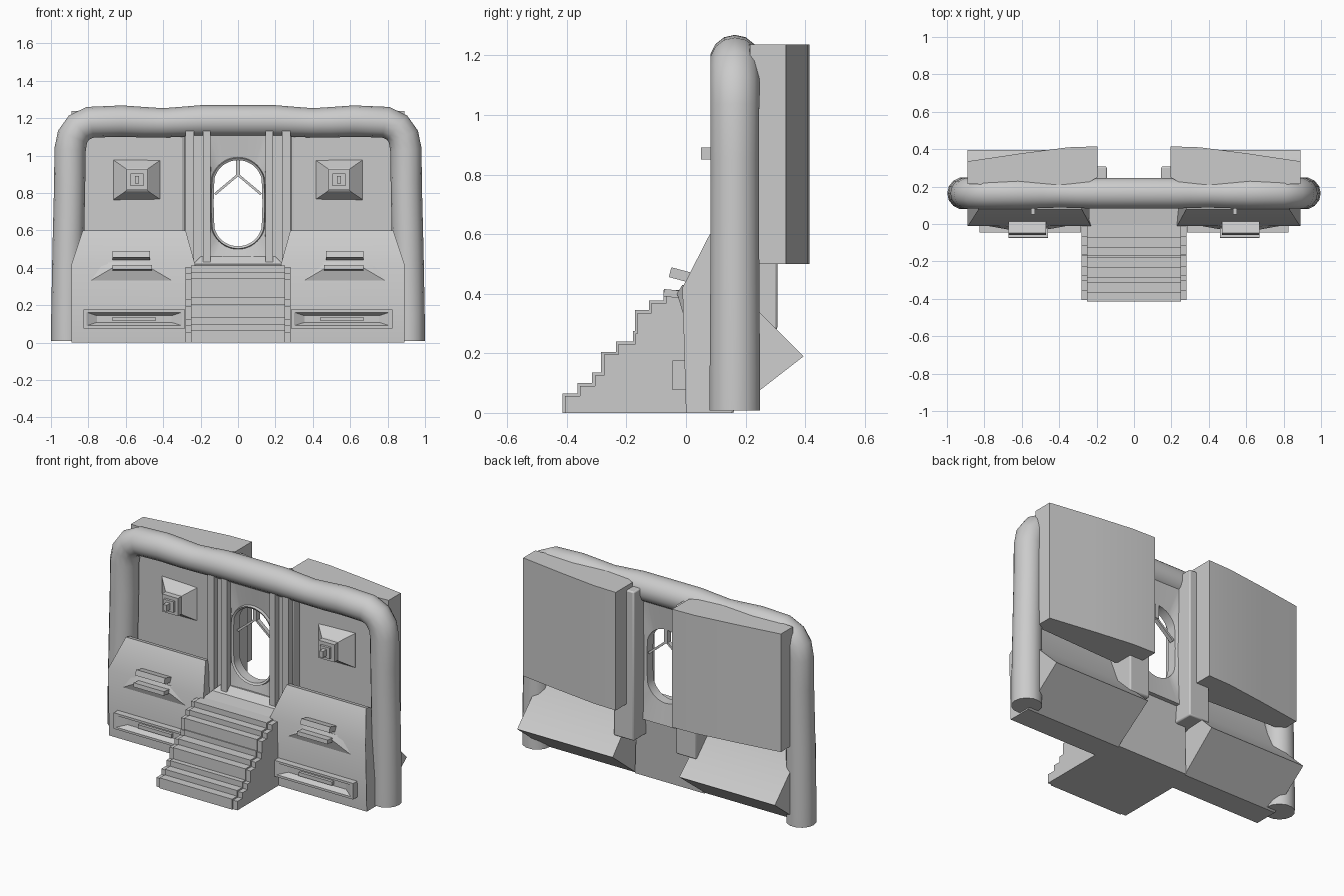
import bpy, bmesh
from math import sin, cos, pi, radians
from mathutils import Matrix, Vector

if "Cube" in bpy.data.objects:
    bpy.data.objects.remove(bpy.data.objects["Cube"])


def finish(name, bm, mirror=False, bevel=0.0, smooth=True):
    bmesh.ops.recalc_face_normals(bm, faces=bm.faces)
    me = bpy.data.meshes.new(name)
    bm.to_mesh(me)
    bm.free()
    ob = bpy.data.objects.new(name, me)
    bpy.context.collection.objects.link(ob)
    if bevel:
        b = ob.modifiers.new("bevel", 'BEVEL')
        b.width, b.segments = bevel, 2
    if mirror:
        ob.modifiers.new("mirror", 'MIRROR').use_mirror_merge = False
    if smooth:
        bpy.ops.object.select_all(action='DESELECT')
        ob.select_set(True)
        bpy.context.view_layer.objects.active = ob
        bpy.ops.object.shade_smooth_by_angle(angle=radians(30))
    return ob


def prism(name, pts, **kw):
    """Loft a side profile of (y, z, x0, x1) points across x."""
    bm = bmesh.new()
    a = [bm.verts.new((p[2], p[0], p[1])) for p in pts]
    b = [bm.verts.new((p[3], p[0], p[1])) for p in pts]
    bm.faces.new(a)
    bm.faces.new(b[::-1])
    for i in range(len(pts)):
        j = (i + 1) % len(pts)
        bm.faces.new((a[i], b[i], b[j], a[j]))
    return finish(name, bm, **kw)


def box(name, lo, hi, tilt=0.0, axis='X', **kw):
    lo, hi = Vector(lo), Vector(hi)
    bm = bmesh.new()
    m = Matrix.Translation((lo + hi) / 2) @ Matrix.Rotation(radians(tilt), 4, axis) @ Matrix.Diagonal((*(hi - lo), 1))
    bmesh.ops.create_cube(bm, size=1, matrix=m)
    return finish(name, bm, **kw)


def rect_loft(name, cx, cz, rings, **kw):
    """Stack of rectangles (half x, half z, y) joined from back to front."""
    bm = bmesh.new()
    loops = [[bm.verts.new((cx + sx * hx, y, cz + sz * hz)) for sx, sz in ((-1, -1), (1, -1), (1, 1), (-1, 1))]
             for hx, hz, y in rings]
    for a, b in zip(loops, loops[1:]):
        for i in range(4):
            bm.faces.new((a[i], a[(i + 1) % 4], b[(i + 1) % 4], b[i]))
    bm.faces.new(loops[0])
    bm.faces.new(loops[-1])
    return finish(name, bm, **kw)


# tube arch
half = [(.912, .008, 1.03), (.912, .15, 1.03), (.908, .5, 1.0), (.9, .85, .99), (.898, 1.03, 1), (.885, 1.1, 1),
        (.85, 1.15, 1), (.79, 1.178, 1), (.62, 1.184, 1), (.5, 1.178, .97), (.4, 1.175, .93), (.3, 1.18, .96),
        (.2, 1.185, 1)]
path = [(-x, z, r) for x, z, r in half] + half[::-1]
cu = bpy.data.curves.new("arch_tube", 'CURVE')
cu.dimensions = '3D'
cu.bevel_depth, cu.bevel_resolution, cu.use_fill_caps = .084, 5, True
sp = cu.splines.new('POLY')
sp.points.add(len(path) - 1)
for p, (x, z, r) in zip(sp.points, path):
    p.co, p.radius = (x, .164, z, 1), r
sp.use_smooth = True
bpy.context.collection.objects.link(bpy.data.objects.new("arch_tube", cu))

# lower consoles with wedge backs
prism("console", [(0, 0, .24, .89), (-.012, .42, .23, .89), (.08, .6, .28, .83), (.12, .59, .28, .83),
                  (.2, .385, .24, .89), (.395, .19, .23, .89), (.15, 0, .24, .89)], mirror=True)
rect_loft("drawer", .555, .126, [(.272, .05, .02), (.272, .05, -.045), (.255, .036, -.045),
                                 (.2, .018, -.012)], mirror=True, smooth=False)
box("drawer_pull", (.44, -.03, .115), (.67, 0, .138), mirror=True)
box("upper_handle", (.47, -.055, .443), (.67, .04, .477), tilt=-15, mirror=True)
box("lower_handle", (.46, -.075, .386), (.67, .02, .411), tilt=-6, mirror=True)
prism("handle_swell", [(0, .3, .3, .84), (-.03, .4, .47, .67), (-.012, .43, .47, .67), (.02, .42, .3, .84)],
      mirror=True)

# upper wall panels, slanted and slightly rounded at the back
bm = bmesh.new()
plan = [(.89, .215), (.89, .335), (.6, .378), (.35, .41), (.195, .415), (.195, .25), (.3, .19)]
lo = [bm.verts.new((x, y, .5)) for x, y in plan]
hi = [bm.verts.new((x, y, 1.237)) for x, y in plan]
bm.faces.new(lo)
bm.faces.new(hi)
for i in range(len(plan)):
    j = (i + 1) % len(plan)
    bm.faces.new((lo[i], lo[j], hi[j], hi[i]))
finish("wall_panel", bm, mirror=True)

# stepped wall knobs
rect_loft("wall_knob", .54, .87, [(.13, .11, .22), (.125, .105, .198), (.062, .062, .14), (.055, .055, .135),
                                  (.055, .055, .1), (.034, .034, .1), (.034, .034, .085),
                                  (.012, .02, .085), (.012, .02, .05)], mirror=True, smooth=False)

# door columns with front ribs
box("column", (.145, .135, .28), (.285, .307, 1.21), mirror=True, bevel=.008)
box("column_inner_rib", (.147, .1, .4), (.187, .15, 1.18), mirror=True)
box("column_outer_rib", (.235, .1, .4), (.28, .15, 1.18), mirror=True)

# door plate with a rimmed oval opening
N = 48
cz = .745


def oval(t, grow):
    c, s = cos(t), sin(t)
    side = 0 if abs(s) < 1e-6 else (1 if s > 0 else -1) * min(1, abs(s) * 4)
    return (.13 + grow) * c, cz + (.13 + grow) * s + side * .1


def rect(t):
    c, s = cos(t), sin(t)
    k = 1 / max(abs(c), abs(s))
    z = s * k
    return .17 * c * k, cz + z * (.45 if z > 0 else .36)


bm = bmesh.new()
angles = [2 * pi * i / N for i in range(N)]
rings = []
for kind, y in ((None, .125), (.016, .15), (.012, .132), (0, .14), (0, .2), (None, .22)):
    rings.append([bm.verts.new((q[0], y, q[1])) for q in
                  (rect(t) if kind is None else oval(t, kind) for t in angles)])
for k in range(len(rings)):
    a, b = rings[k], rings[(k + 1) % len(rings)]
    for i in range(N):
        bm.faces.new((a[i], a[(i + 1) % N], b[(i + 1) % N], b[i]))
finish("door_plate", bm)

# thin forked brace in the opening
box("brace_stem", (-.012, .165, .89), (.012, .2, 1.0))
box("brace_arm", (-.022, .17, .84), (.142, .195, .853), tilt=40, axis='Y', mirror=True)

# stairs: main treads, side trims and the landing
steps = [(-.415, .065), (-.365, .1), (-.315, .135), (-.285, .205), (-.235, .24), (-.178, .275),
         (-.172, .345), (-.125, .378), (-.075, .412)]


def stair_profile(drop, x0, x1):
    pts, z = [], 0
    for y, top in steps:
        pts += [(y + drop, max(z - drop, 0), x0, x1), (y + drop, top - drop, x0, x1)]
        z = top
    return pts + [(.02, steps[-1][1] - drop, x0, x1), (.02, 0, x0, x1)]


prism("stairs", stair_profile(0, -.25, .25), smooth=False)
prism("stair_side", stair_profile(.009, .25, .28), mirror=True, smooth=False)
prism("landing", [(0, 0, -.24, .24), (0, .412, -.24, .24), (.09, .42, -.24, .24), (.13, .46, -.2, .2),
                  (.2, .46, -.2, .2), (.16, 0, -.24, .24)])
